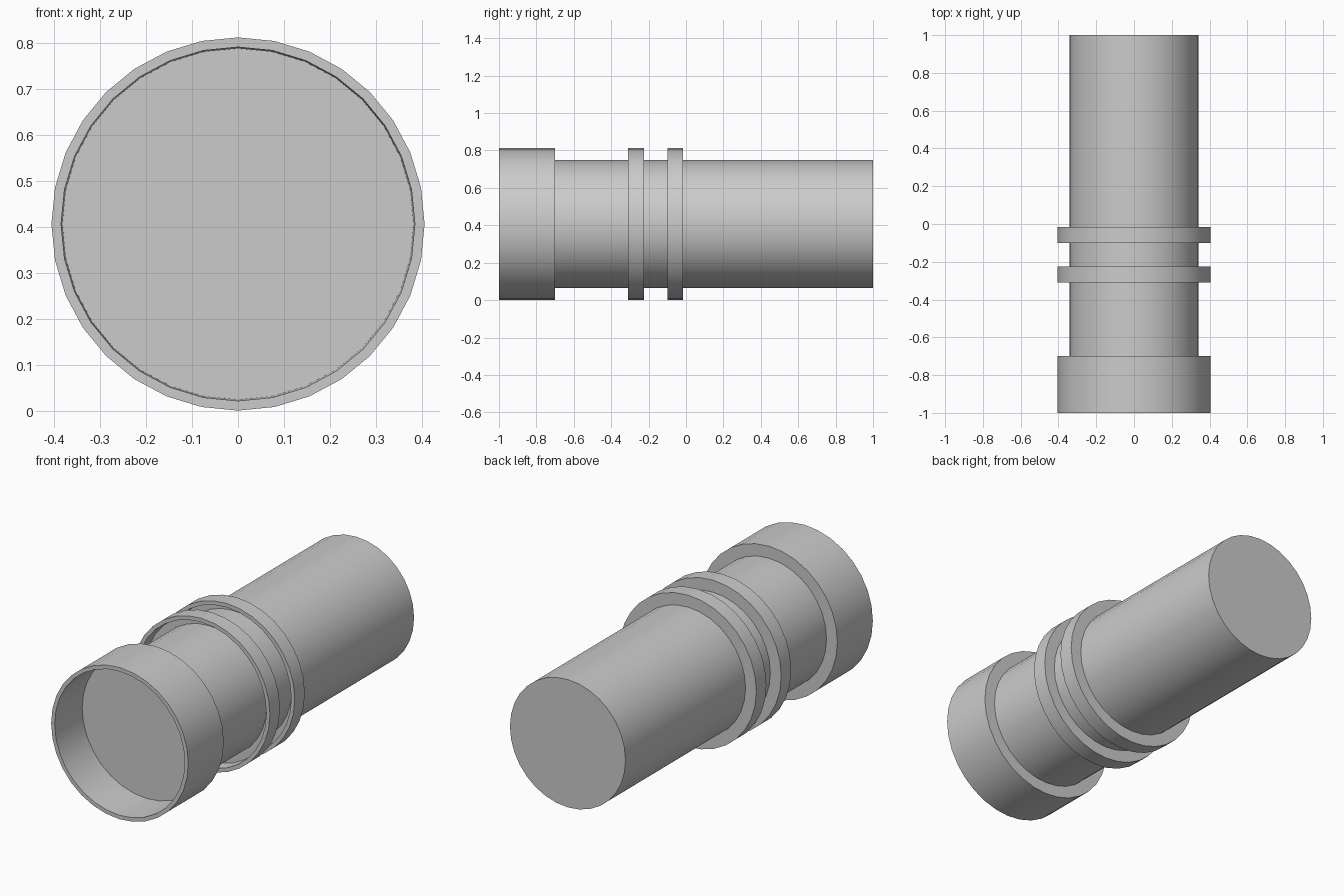
import bpy, bmesh, math

if "Cube" in bpy.data.objects:
    bpy.data.objects.remove(bpy.data.objects["Cube"])

SIDES = 32
AXIS_Z = 0.407


def lathe(name, profile):
    """Spin (radius, y) points around the horizontal y axis and cap both ends."""
    bm = bmesh.new()
    rings = []
    for r, y in profile:
        rings.append([bm.verts.new((r * math.sin(2 * math.pi * i / SIDES), y,
                                    AXIS_Z + r * math.cos(2 * math.pi * i / SIDES)))
                      for i in range(SIDES)])
    for a, b in zip(rings, rings[1:]):
        for i in range(SIDES):
            j = (i + 1) % SIDES
            bm.faces.new((a[i], a[j], b[j], b[i]))
    bm.faces.new(rings[0])
    bm.faces.new(rings[-1])
    bmesh.ops.recalc_face_normals(bm, faces=bm.faces)
    mesh = bpy.data.meshes.new(name)
    bm.to_mesh(mesh)
    bm.free()
    obj = bpy.data.objects.new(name, mesh)
    bpy.context.collection.objects.link(obj)
    bpy.ops.object.select_all(action='DESELECT')
    obj.select_set(True)
    bpy.context.view_layer.objects.active = obj
    bpy.ops.object.shade_smooth_by_angle(angle=math.radians(30))
    return obj


def cup(name, front, back):
    """Collar with a thin front rim and a recessed flat floor."""
    floor = front + (back - front) * 0.76
    return lathe(name, [(0.382, floor), (0.385, front), (0.406, front), (0.406, back)])


# Main shaft, closed at the rear
lathe("shaft", [(0.342, -0.74), (0.342, 1.0)])

# Open front cup and the two narrower collars of the same shape
cup("front_cup", -1.0, -0.70)
cup("front_collar", -0.31, -0.225)
cup("rear_collar", -0.10, -0.015)
